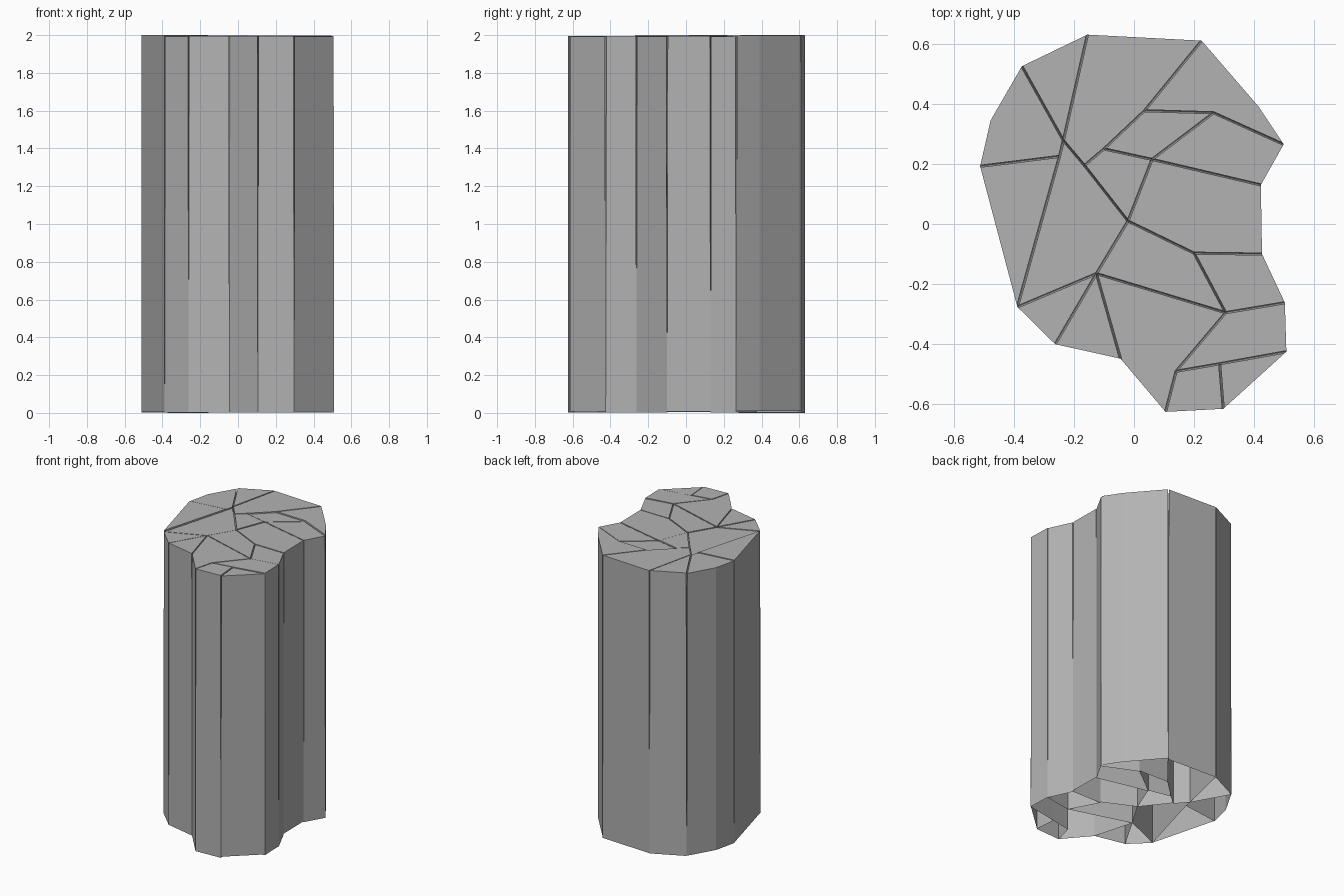
import bpy, random
from mathutils import Vector

if "Cube" in bpy.data.objects:
    bpy.data.objects.remove(bpy.data.objects["Cube"])

random.seed(4)
GAP = 0.0035

# Plan points: capitals on the outline, small letters on inner crack junctions
PTS = {
    'A': (-.155, .63), 'B': (.225, .61), 'C': (.415, .39), 'D': (.498, .265),
    'E': (.422, .13), 'F': (.426, -.10), 'G': (.502, -.262), 'H': (.507, -.425),
    'I': (.297, -.615), 'J': (.105, -.625), 'K': (-.045, -.448), 'L': (-.262, -.4),
    'N': (-.388, -.276), 'O': (-.512, .192), 'P': (-.477, .345), 'Q': (-.373, .525),
    'a': (-.235, .278), 'b': (-.248, .225), 'c': (-.165, .195), 'd': (-.10, .25),
    'e': (.035, .377), 'f': (.265, .37), 'g': (.06, .215), 'h': (-.02, .01),
    'i': (.20, -.097), 'j': (.305, -.295), 'k': (-.125, -.165), 'l': (.14, -.49),
    'm': (.285, -.465),
}
# Each fragment is one loop of points
CELLS = ['AQa', 'QPOba', 'ONb', 'Nkhcab', 'NLk', 'LKk', 'ABedca', 'BCDfe', 'defg',
         'fDEg', 'cdgh', 'hgEFi', 'iFGj', 'khij', 'kjlJK', 'lmIJ', 'mHI', 'jGHml']

stone = bpy.data.materials.new("dark_stone")
stone.diffuse_color = (.45, .45, .45, 1)
stone.use_nodes = True
stone.node_tree.nodes["Principled BSDF"].inputs["Base Color"].default_value = stone.diffuse_color


def inset(loop, p):
    """Pull crack edges in by GAP; edges on the outline stay in place."""
    out, n = [], len(p)
    for i in range(n):
        d0 = (p[i] - p[i - 1]).normalized()
        d1 = (p[(i + 1) % n] - p[i]).normalized()
        n0, n1 = Vector((-d0.y, d0.x)), Vector((-d1.y, d1.x))
        g0 = 0 if (loop[i - 1] + loop[i]).isupper() and is_rim(loop[i - 1], loop[i]) else GAP
        g1 = 0 if is_rim(loop[i], loop[(i + 1) % n]) else GAP
        det = n0.cross(n1)
        if abs(det) < .05:
            move = n0 * max(g0, g1)
        else:
            move = Vector((g0 * n1.y - g1 * n0.y, n0.x * g1 - n1.x * g0)) / det
        if move.length > 4 * GAP:
            move *= 4 * GAP / move.length
        out.append(p[i] + move)
    return out


def is_rim(s, t):
    rim = 'ABCDEFGHIJKLNOPQA'
    return s + t in rim or t + s in rim


def fragment(index, loop):
    """Tall prism with a slightly smaller cap on top and an open bottom."""
    p = [Vector(PTS[c]) for c in loop]
    n = len(p)
    if sum(p[i - 1].cross(p[i]) for i in range(n)) < 0:
        p.reverse()
        loop = loop[::-1]
    top = 2 - random.uniform(0, .008) * (index > 0)
    base = random.uniform(0, .01) * (index > 0)
    verts = [(q.x, q.y, base) for q in p] + [(q.x, q.y, top) for q in inset(loop, p)]
    faces = [(i, (i + 1) % n, n + (i + 1) % n, n + i) for i in range(n)]
    faces.append(tuple(range(n, 2 * n)))
    name = f"column_fragment_{index + 1:02d}"
    mesh = bpy.data.meshes.new(name)
    mesh.from_pydata(verts, [], faces)
    mesh.materials.append(stone)
    bpy.context.collection.objects.link(bpy.data.objects.new(name, mesh))


for index, loop in enumerate(CELLS):
    fragment(index, loop)
